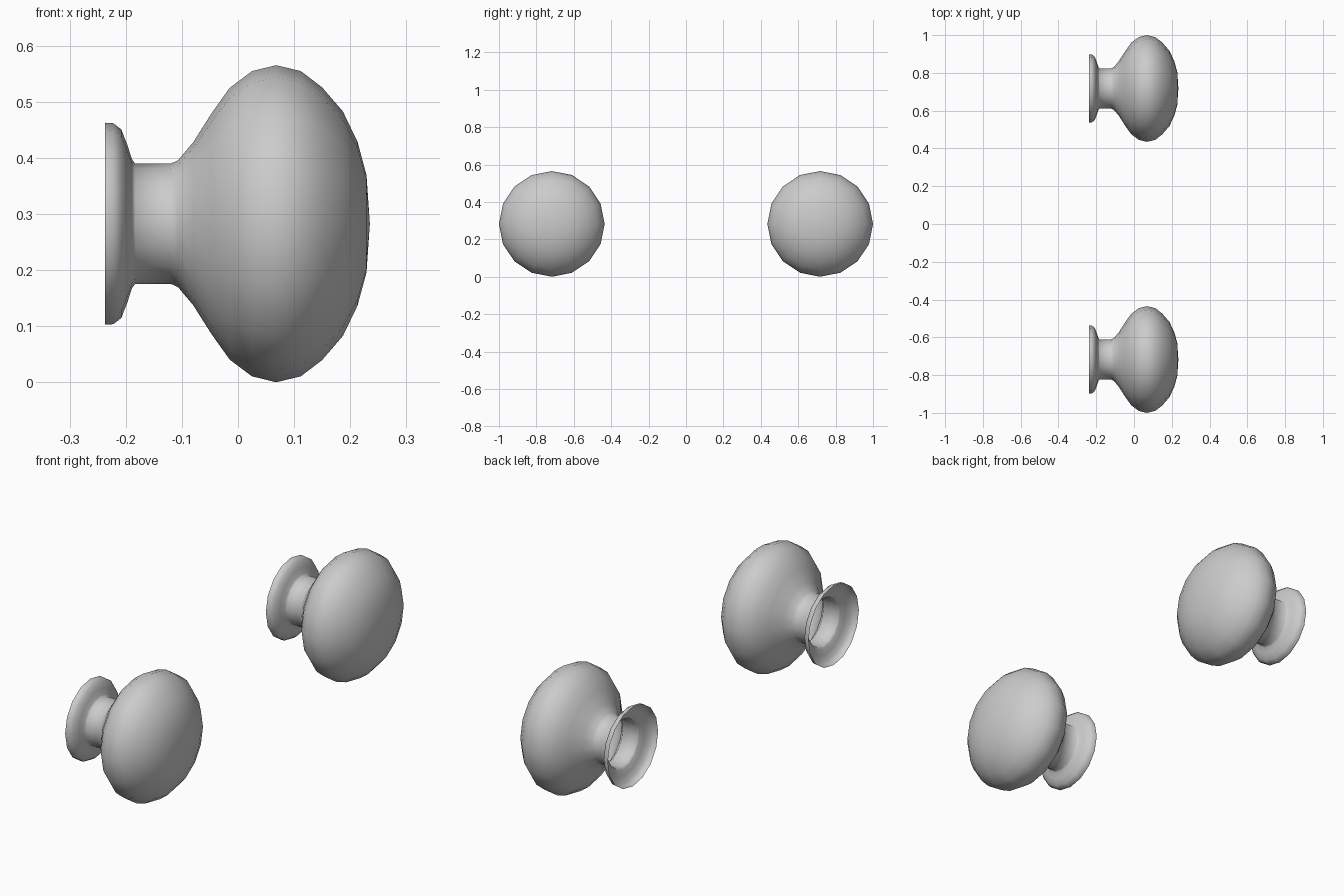
import bpy
import bmesh
import math
from mathutils import Vector

default = bpy.data.objects.get("Cube")
if default:
    bpy.data.objects.remove(default, do_unlink=True)

SIDES = 16
RADIUS = 0.2825

grey = bpy.data.materials.new("plain grey")
grey.use_nodes = True
colour = (0.6, 0.6, 0.6, 1)
grey.diffuse_color = colour
grey.node_tree.nodes["Principled BSDF"].inputs["Base Color"].default_value = colour

# Knob profile as (x, radius): open flange, neck, flared body, domed face
profile = [
    (-0.237, 0.18), (-0.222, 0.179), (-0.208, 0.168), (-0.197, 0.14),
    (-0.189, 0.115), (-0.183, 0.107), (-0.12, 0.107), (-0.107, 0.113),
    (-0.08, 0.145), (-0.047, 0.197), (-0.015, 0.242), (0.025, 0.272),
    (0.068, RADIUS), (0.112, 0.272), (0.15, 0.243), (0.187, 0.2),
    (0.213, 0.146), (0.229, 0.087), (0.235, 0),
]


def make_knob(name, y):
    """Turn the profile around the x axis, leaving the wall side open."""
    bm = bmesh.new()
    verts = [bm.verts.new((x, 0, r)) for x, r in profile]
    edges = [bm.edges.new(pair) for pair in zip(verts, verts[1:])]
    bmesh.ops.spin(bm, geom=verts + edges, cent=(0, 0, 0), axis=(1, 0, 0),
                   angle=math.tau, steps=SIDES, use_merge=True)
    bmesh.ops.remove_doubles(bm, verts=bm.verts, dist=0.0005)
    bmesh.ops.recalc_face_normals(bm, faces=bm.faces)
    # Make the domed face point outwards
    front = max(bm.faces, key=lambda f: f.calc_center_median().x)
    if front.normal.dot(Vector((1, 0, 0))) < 0:
        bmesh.ops.reverse_faces(bm, faces=bm.faces)
    mesh = bpy.data.meshes.new(name)
    bm.to_mesh(mesh)
    bm.free()
    mesh.materials.append(grey)
    mesh.shade_smooth()
    knob = bpy.data.objects.new(name, mesh)
    knob.location = (0, y, RADIUS)
    bpy.context.collection.objects.link(knob)


for label, side in (("front_knob", -1), ("back_knob", 1)):
    make_knob(label, side * (1 - RADIUS))
